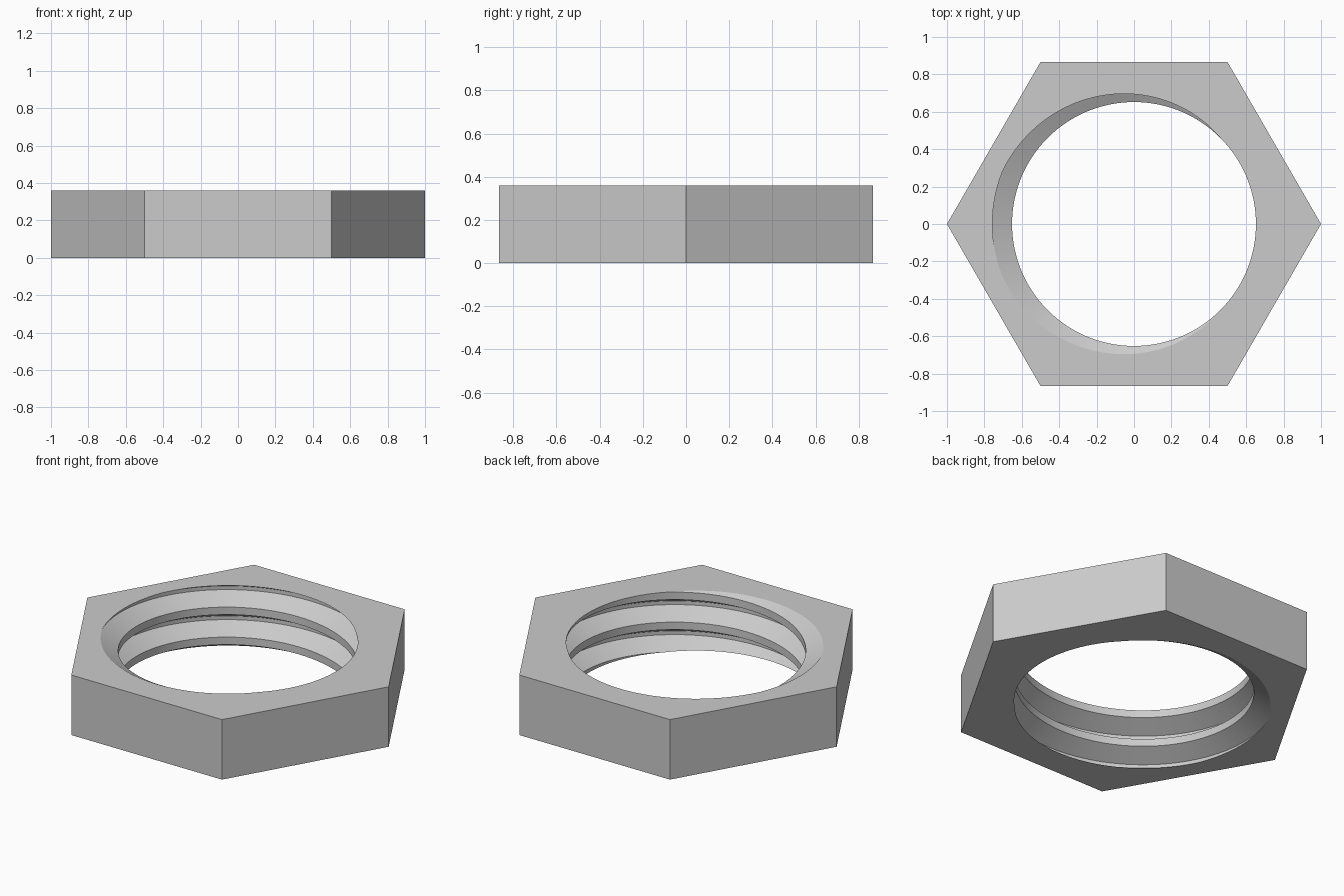
import bpy, bmesh, math
from mathutils import Vector

HEIGHT = 0.36
PITCH = 0.18
CREST, ROOT = 0.652, 0.757
STEPS = 120

cube = bpy.data.objects.get("Cube")
if cube:
    bpy.data.objects.remove(cube, do_unlink=True)

steel = bpy.data.materials.new("plain grey steel")
steel.use_nodes = True
colour = (0.6, 0.6, 0.6, 1)
steel.diffuse_color = colour
steel.node_tree.nodes["Principled BSDF"].inputs["Base Color"].default_value = colour

bm = bmesh.new()

# Thread: one turn of a right-handed helical profile, stacked over several pitches
profile = [(-1 / 16, ROOT), (1 / 16, ROOT), (3 / 8, CREST), (5 / 8, CREST)]
rows = []
for i in range(STEPS + 1):
    angle = math.tau * i / STEPS
    lift = HEIGHT + PITCH * (i / STEPS - 0.5)
    rows.append([bm.verts.new((r * math.cos(angle), r * math.sin(angle), lift + PITCH * (k + t)))
                 for k in range(-4, 3) for t, r in profile])
for a, b in zip(rows, rows[1:]):
    for j in range(len(a) - 1):
        bm.faces.new((a[j], a[j + 1], b[j + 1], b[j]))
bmesh.ops.remove_doubles(bm, verts=bm.verts[:], dist=1e-5)

# Trim the thread flush with both ends
for z, side in ((0, -1), (HEIGHT, 1)):
    bmesh.ops.bisect_plane(bm, geom=bm.verts[:] + bm.edges[:] + bm.faces[:], dist=1e-6,
                           plane_co=(0, 0, z), plane_no=(0, 0, side), clear_outer=True)

# Hexagonal end faces around the threaded hole
rims = {z: [e for e in bm.edges if e.is_boundary
            and all(abs(v.co.z - z) < 1e-4 for v in e.verts)] for z in (0, HEIGHT)}
rings = []
for z, rim in rims.items():
    ring = [bm.verts.new((math.cos(n * math.pi / 3), math.sin(n * math.pi / 3), z)) for n in range(6)]
    outline = [bm.edges.new((ring[n], ring[(n + 1) % 6])) for n in range(6)]
    bmesh.ops.triangle_fill(bm, edges=rim + outline, use_beauty=True,
                            normal=Vector((0, 0, 1)))
    rings.append(ring)

# Six wrench flats
low, high = rings
for n in range(6):
    m = (n + 1) % 6
    bm.faces.new((low[n], low[m], high[m], high[n]))
bmesh.ops.recalc_face_normals(bm, faces=bm.faces[:])

mesh = bpy.data.meshes.new("threaded_hex_nut")
bm.to_mesh(mesh)
bm.free()
mesh.materials.append(steel)
nut = bpy.data.objects.new("threaded_hex_nut", mesh)
bpy.context.collection.objects.link(nut)

bpy.ops.object.select_all(action="DESELECT")
nut.select_set(True)
bpy.context.view_layer.objects.active = nut
bpy.ops.object.shade_smooth_by_angle(angle=math.radians(25))
